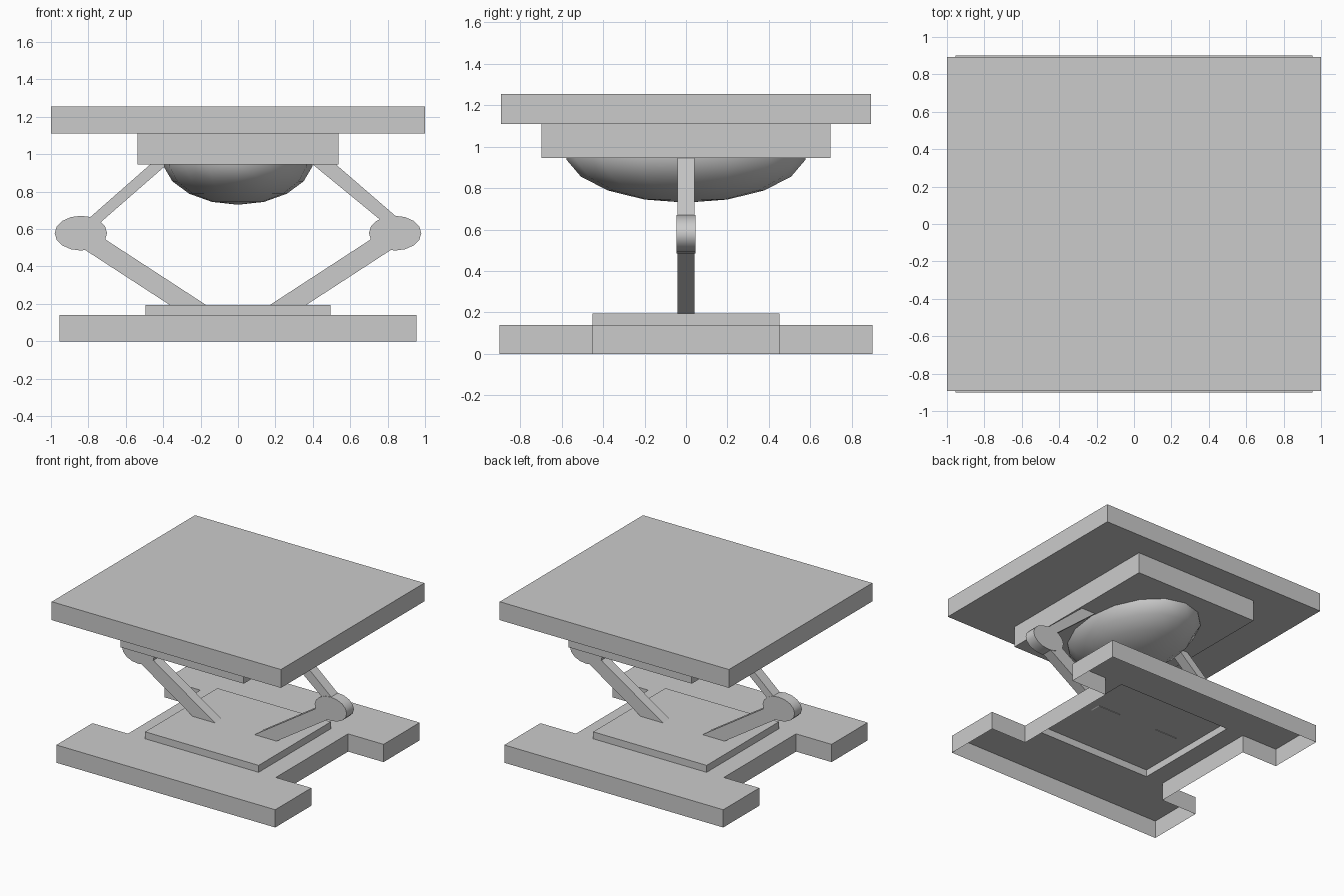
import bpy, bmesh
from math import cos, sin, pi, radians
from mathutils import Matrix

cube = bpy.data.objects.get("Cube")
if cube:
    bpy.data.objects.remove(cube, do_unlink=True)

grey = bpy.data.materials.new("plain grey")
grey.use_nodes = True
COLOUR = (0.6, 0.6, 0.6, 1)
grey.diffuse_color = COLOUR
grey.node_tree.nodes["Principled BSDF"].inputs["Base Color"].default_value = COLOUR


def finish(name, bm, smooth=None):
    mesh = bpy.data.meshes.new(name)
    bm.to_mesh(mesh)
    bm.free()
    mesh.materials.append(grey)
    obj = bpy.data.objects.new(name, mesh)
    bpy.context.collection.objects.link(obj)
    if smooth:
        bpy.ops.object.select_all(action="DESELECT")
        obj.select_set(True)
        bpy.context.view_layer.objects.active = obj
        bpy.ops.object.shade_smooth_by_angle(angle=radians(smooth))
    return obj


def block(name, half_x, half_y, low, high):
    bm = bmesh.new()
    bmesh.ops.create_cube(bm, size=1)
    bmesh.ops.scale(bm, vec=(2 * half_x, 2 * half_y, high - low), verts=bm.verts)
    bmesh.ops.translate(bm, vec=(0, 0, (low + high) / 2), verts=bm.verts)
    return finish(name, bm)


def side_profile(name, points, half_y, smooth=None):
    """Extrude an outline in the x-z plane along y."""
    bm = bmesh.new()
    face = bm.faces.new([bm.verts.new((x, -half_y, z)) for x, z in points])
    extruded = bmesh.ops.extrude_face_region(bm, geom=[face], use_keep_orig=True)
    moved = [v for v in extruded["geom"] if isinstance(v, bmesh.types.BMVert)]
    bmesh.ops.translate(bm, vec=(0, 2 * half_y, 0), verts=moved)
    bmesh.ops.recalc_face_normals(bm, faces=bm.faces)
    return finish(name, bm, smooth)


# Base: hollow notched plate, open underneath, with a raised pedestal
xs = [-0.955, -0.645, -0.495, 0.495, 0.645, 0.955]
ys = [-0.9, -0.45, 0.45, 0.9]
BASE_TOP, PEDESTAL_TOP = 0.14, 0.195
bm = bmesh.new()
grid = [[bm.verts.new((x, y, BASE_TOP)) for y in ys] for x in xs]
for i in range(5):
    for j in range(3):
        if j == 1 and i in (0, 4):
            continue  # side notches
        face = bm.faces.new((grid[i][j], grid[i + 1][j], grid[i + 1][j + 1], grid[i][j + 1]))
        if (i, j) == (2, 1):
            pedestal = face
rim = [e for e in bm.edges if e.is_boundary]
skirt = bmesh.ops.extrude_edge_only(bm, edges=rim)
for v in skirt["geom"]:
    if isinstance(v, bmesh.types.BMVert):
        v.co.z = 0
raised = bmesh.ops.extrude_face_region(bm, geom=[pedestal])
for v in raised["geom"]:
    if isinstance(v, bmesh.types.BMVert):
        v.co.z = PEDESTAL_TOP
if pedestal.is_valid:
    bmesh.ops.delete(bm, geom=[pedestal], context="FACES_ONLY")
bmesh.ops.recalc_face_normals(bm, faces=bm.faces)
bm.faces.ensure_lookup_table()
top = max(bm.faces, key=lambda f: f.calc_center_median().z)
if top.normal.z < 0:
    bmesh.ops.reverse_faces(bm, faces=bm.faces)
finish("base", bm)

# Upper platform and its mounting block
block("platform", 1.0, 0.893, 1.11, 1.255)
block("mounting_block", 0.538, 0.697, 0.945, 1.11)

# Rounded underside of the mounting block
bm = bmesh.new()
bmesh.ops.create_uvsphere(bm, u_segments=16, v_segments=9, radius=1,
                          matrix=Matrix.Translation((0, 0, 0.98)) @ Matrix.Diagonal((0.405, 0.585, 0.25, 1)))
finish("dome", bm, 60)

# Elbow joints and lower arms, mirrored left and right
for side, s in (("left", 1), ("right", -1)):
    ring = [(s * (0.84 + 0.14 * cos(a)), 0.578 + 0.093 * sin(a))
            for a in (2 * pi * k / 16 for k in range(16))]
    side_profile(side + "_elbow", ring, 0.045, 50)
    foot = PEDESTAL_TOP - 0.004
    side_profile(side + "_lower_arm",
                 [(s * 0.166, foot), (s * 0.36, foot), (s * 0.86, 0.516), (s * 0.79, 0.597)], 0.041)

# Upper arms, the left one a little thicker
side_profile("left_upper_arm", [(0.40, 0.945), (0.524, 0.945), (0.90, 0.62), (0.85, 0.576)], 0.041)
side_profile("right_upper_arm", [(-0.38, 0.945), (-0.47, 0.945), (-0.86, 0.602), (-0.80, 0.579)], 0.041)
